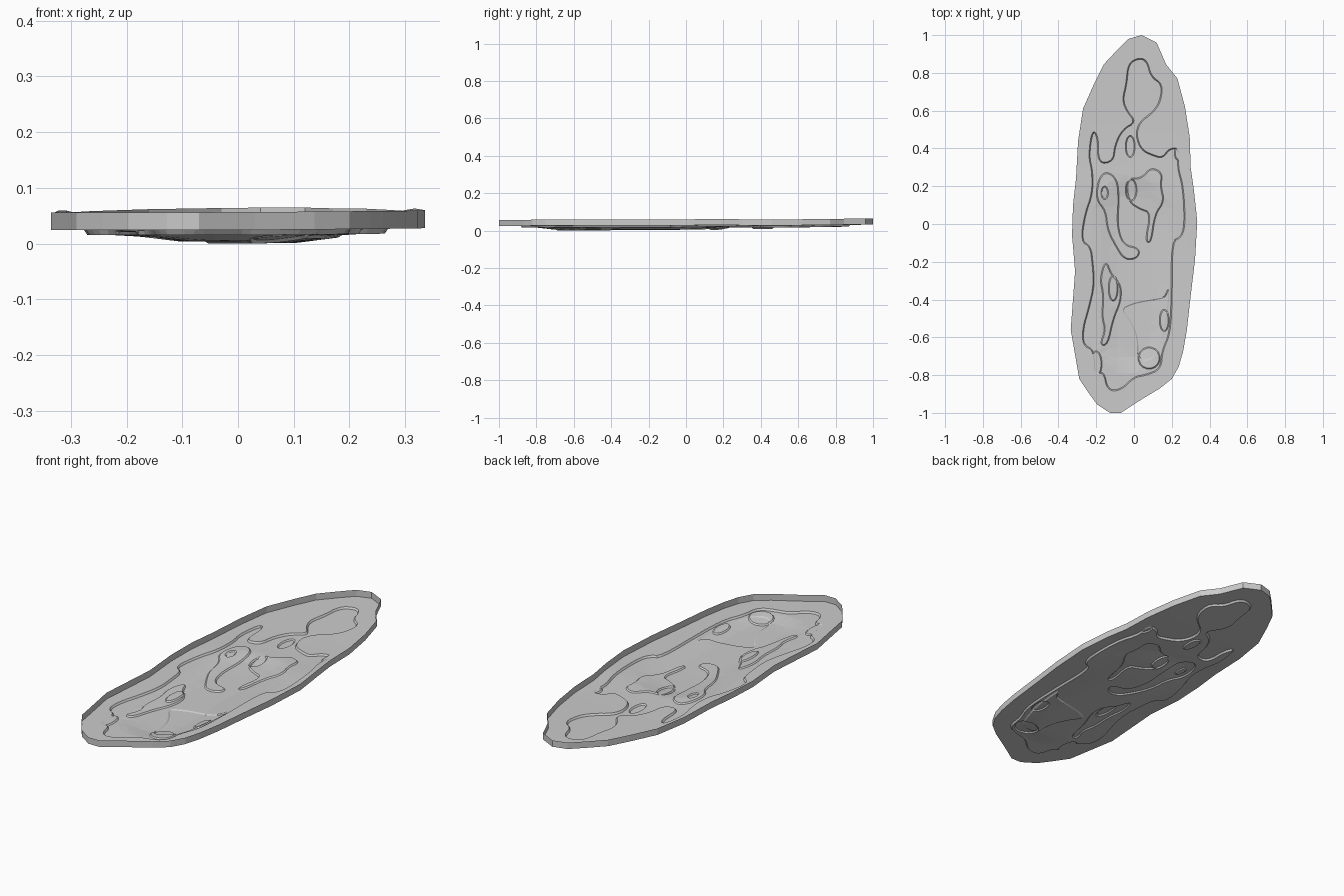
import bpy, bmesh, math
from mathutils import Vector
from mathutils.geometry import delaunay_2d_cdt

if "Cube" in bpy.data.objects:
    bpy.data.objects.remove(bpy.data.objects["Cube"])

SKIRT = 0.032  # height of the rim wall
WALL = 0.003   # half width of each terrace wall

# Outer rim, clockwise from the far tip
RIM = [(.04, 1), (.12, .96), (.17, .845), (.23, .77), (.27, .62), (.295, .46), (.30, .30),
       (.317, .18), (.335, .015), (.323, -.19), (.30, -.38), (.28, -.56), (.26, -.675),
       (.237, -.755), (.20, -.82), (.137, -.87), (.03, -.935), (-.07, -1), (-.127, -1),
       (-.196, -.955), (-.243, -.89), (-.29, -.82), (-.307, -.72), (-.335, -.56),
       (-.323, -.40), (-.312, -.25), (-.328, -.06), (-.323, .10), (-.307, .24),
       (-.296, .44), (-.27, .61), (-.21, .745), (-.16, .845), (-.09, .92), (-.03, .98)]

# Terrace outlines
BASIN = [(.03, .88), (.07, .86), (.09, .78), (.15, .74), (.14, .65), (.10, .59), (.03, .54),
         (.01, .47), (.04, .39), (.11, .36), (.15, .35), (.19, .40), (.24, .40), (.23, .30),
         (.26, .20), (.27, .0), (.25, -.07), (.20, -.09), (.20, -.4), (.19, -.58), (.15, -.67),
         (.14, -.77), (.06, -.80), (0, -.81), (-.07, -.88), (-.14, -.88), (-.16, -.78),
         (-.21, -.80), (-.21, -.67), (-.27, -.64), (-.27, -.55), (-.24, -.45), (-.21, -.32),
         (-.22, -.2), (-.23, -.12), (-.28, -.09), (-.26, .05), (-.22, .16), (-.22, .28),
         (-.24, .36), (-.22, .50), (-.19, .46), (-.19, .32), (-.11, .33), (-.10, .42),
         (-.06, .50), (.01, .54), (-.04, .60), (-.06, .66), (-.04, .74), (-.03, .85)]
FLOOR = [(-.19, .2), (0, .26), (.19, .2), (.20, -.2), (.19, -.58), (.11, -.76), (-.04, -.8),
         (-.17, -.72), (-.19, -.5), (-.2, -.2)]
DEEP = [(-.07, -.45), (-.02, -.51), (.02, -.6), (.02, -.72), (.10, -.72), (.15, -.62),
        (.18, -.45), (.185, -.33), (.165, -.39), (.11, -.40), (.05, -.41), (0, -.42)]
WEST_SHELF = [(-.19, .23), (-.15, .28), (-.09, .24), (-.08, .13), (-.09, 0), (-.06, -.11),
              (.03, -.13), (.02, -.18), (-.05, -.19), (-.10, -.11), (-.14, -.03),
              (-.15, .07), (-.20, .13)]
EAST_SHELF = [(-.04, .24), (.04, .24), (.09, .30), (.15, .27), (.14, .20), (.16, .12),
              (.11, .05), (.09, -.10), (.06, -.09), (.09, .06), (.03, .08), (-.03, .12)]
LONG_SHELF = [(-.15, -.19), (-.12, -.27), (-.07, -.32), (-.07, -.41), (-.11, -.5),
              (-.14, -.64), (-.18, -.64), (-.15, -.56), (-.17, -.49), (-.16, -.38), (-.18, -.29)]


def oval(x, y, rx, ry):
    return [(x + rx * math.cos(-a * math.pi / 4), y + ry * math.sin(-a * math.pi / 4))
            for a in range(8)]


def chaikin(pts, times=2):
    pts = [Vector(p) for p in pts]
    for _ in range(times):
        pts = [q for a, b in zip(pts, pts[1:] + pts[:1]) for q in (a.lerp(b, .25), a.lerp(b, .75))]
    return pts


def signed_dist(p, poly):
    """Positive inside the outline."""
    best, inside = 9.0, False
    px, py = p
    bx, by = poly[-1]
    for ax, ay in poly:
        ex, ey = bx - ax, by - ay
        t = max(0, min(1, ((px - ax) * ex + (py - ay) * ey) / (ex * ex + ey * ey + 1e-12)))
        best = min(best, (ax + ex * t - px) ** 2 + (ay + ey * t - py) ** 2)
        if (ay > py) != (by > py) and px < ax + (py - ay) * ex / ey:
            inside = not inside
        bx, by = ax, ay
    return math.sqrt(best) * (1 if inside else -1)


terraces = [(-.009, chaikin(BASIN)), (-.004, chaikin(DEEP)), (.006, chaikin(WEST_SHELF)),
            (.006, chaikin(EAST_SHELF)), (.006, chaikin(LONG_SHELF))]
# Small knobs and pits
for h, spot in [(-.006, (-.02, .41, .025, .06)), (-.006, (-.015, .18, .03, .06)),
                (-.005, (-.155, .165, .018, .035)), (.006, (-.11, -.34, .025, .07)),
                (.006, (.235, .375, .02, .04)), (.006, (.08, -.71, .06, .06)),
                (.006, (-.20, -.74, .03, .07)), (.005, (.16, -.51, .025, .06))]:
    terraces.append((h, chaikin(oval(*spot), 1)))
floor = chaikin(FLOOR, 1)


def rim_height(p):
    x, y = p
    return .03 + .003 * max(0, x) / .33 + .008 * max(0, (y - .5) / .5) \
        + .004 * math.exp(-((y - .17) / .12) ** 2)


def height(p):
    # gentle slope into the middle, then stepped terraces, never above the rim level
    z = -.011 * max(0, min(1, signed_dist(p, floor) / .09))
    for h, poly in terraces:
        z += h * max(0, min(1, (signed_dist(p, poly) + WALL) / (2 * WALL)))
    return rim_height(p) + min(z, 0)


# Plan layout: rim, terrace walls, and a loose infill grid
pts, edges = [], []


def add_loop(loop):
    n, k = len(pts), len(loop)
    pts.extend(Vector(p) for p in loop)
    edges.extend((n + i, n + (i + 1) % k) for i in range(k))


add_loop(RIM)
for _, poly in terraces:
    k = len(poly)
    for side in (-WALL, WALL):
        ring = []
        for i, p in enumerate(poly):
            d = (poly[(i + 1) % k] - poly[i - 1]).normalized()
            ring.append(p + Vector((-d.y, d.x)) * side)
        add_loop(ring)
for i in range(-7, 8):
    for j in range(-22, 23):
        p = Vector((i * .044, j * .044))
        if signed_dist(p, RIM) > .03:
            pts.append(p)

verts, _, faces, *_ = delaunay_2d_cdt(pts, edges, [], 1, 1e-5)

# Open tray: one terraced sheet with a skirt rising from its rim
bm = bmesh.new()
bv = [bm.verts.new((v.x, v.y, height(v))) for v in verts]
for f in faces:
    bm.faces.new([bv[i] for i in f])
bmesh.ops.delete(bm, geom=[v for v in bm.verts if not v.link_faces], context='VERTS')
zmin = min(v.co.z for v in bm.verts)
bmesh.ops.translate(bm, verts=bm.verts[:], vec=(0, 0, -zmin))
out = bmesh.ops.extrude_edge_only(bm, edges=[e for e in bm.edges if e.is_boundary])
top = [g for g in out["geom"] if isinstance(g, bmesh.types.BMVert)]
bmesh.ops.translate(bm, verts=top, vec=(0, 0, SKIRT))
bmesh.ops.recalc_face_normals(bm, faces=bm.faces[:])

mesh = bpy.data.meshes.new("terraced_tray")
bm.to_mesh(mesh)
bm.free()
tray = bpy.data.objects.new("terraced_tray", mesh)
bpy.context.collection.objects.link(tray)
